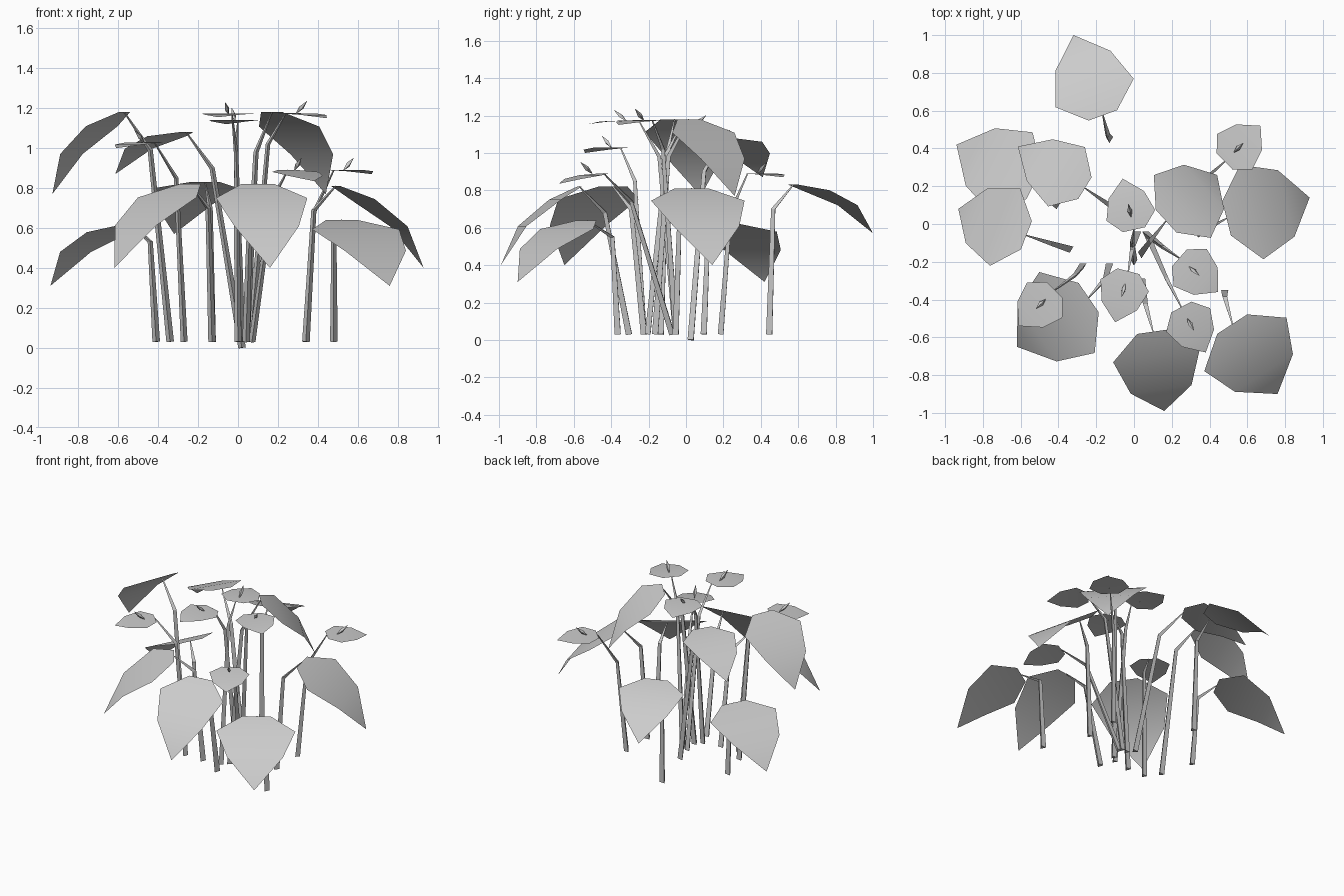
import bpy, math
from mathutils import Vector

if "Cube" in bpy.data.objects:
    bpy.data.objects.remove(bpy.data.objects["Cube"])

UP = Vector((0, 0, 1))
# leaf cross rows: distance along, drop, half width
LEAF = [(0, 0, .08), (.125, -.03, .22), (.305, -.11, .155), (.448, -.26, 0)]
SPATHE = [(0, 0, .1), (.125, .005, .22), (.305, .0, .16), (.448, -.02, 0)]


def mesh_object(name, verts, faces, smooth=False):
    me = bpy.data.meshes.new(name)
    me.from_pydata([tuple(v) for v in verts], [], faces)
    me.update()
    if smooth:
        me.polygons.foreach_set("use_smooth", [True] * len(faces))
    ob = bpy.data.objects.new(name, me)
    bpy.context.collection.objects.link(ob)
    return ob


def blade(name, base, tip, rows, width):
    """Bent sheet running from base to tip, turned within its vertical plane."""
    base, tip = Vector(base), Vector(tip)
    d = tip - base
    out = Vector((d.x, d.y, 0))
    run = out.length
    out.normalize()
    side = UP.cross(out)
    cu, cw, _ = rows[-1]
    s = d.length / math.hypot(cu, cw)
    a = math.atan2(d.z, run) - math.atan2(cw, cu)
    verts = []
    for u, w, h in rows:
        c = base + s * (out * (u * math.cos(a) - w * math.sin(a))
                        + UP * (u * math.sin(a) + w * math.cos(a)))
        verts += [c - side * h * width, c + side * h * width] if h else [c]
    mesh_object(name, verts, [(0, 2, 3, 1), (2, 4, 5, 3), (4, 6, 5)], True)
    return out


def tube(name, pts, radii, n):
    """Tapered n-sided stalk through the points."""
    verts, faces = [], []
    pts = [Vector(p) for p in pts]
    for i, (p, r) in enumerate(zip(pts, radii)):
        t = (pts[min(i + 1, len(pts) - 1)] - pts[max(i - 1, 0)]).normalized()
        x = Vector((0, 1, 0)).cross(t).normalized()
        y = t.cross(x)
        for k in range(n):
            b = 2 * math.pi * k / n + .5
            verts.append(p + r * (x * math.cos(b) + y * math.sin(b)))
    for i in range(len(pts) - 1):
        for k in range(n):
            j = (k + 1) % n
            faces.append((i * n + k, i * n + j, i * n + n + j, i * n + n + k))
    faces.append(tuple(reversed(range(n))))
    mesh_object(name, verts, faces)


# big leaves: stem foot, stem bend, leaf base, leaf tip, width factor
leaves = [
    ((-.13, .45, .03), (-.14, .47, .70), (-.165, .575, .83), (-.32, 1.0, .57), 1.0),
    ((-.41, .10, .03), (-.44, .12, .53), (-.53, .21, .62), (-.94, .42, .31), 1.1),
    ((.02, .03, 0), (-.13, .10, .90), (-.26, .19, 1.08), (-.615, .41, .87), .84),
    ((-.34, -.13, .03), (-.44, -.10, .99), (-.57, -.06, 1.18), (-.93, .08, .77), 1.0),
    ((.04, -.16, .03), (.09, -.09, .98), (.17, .015, 1.18), (.44, .26, .77), 1.02),
    ((.34, -.05, .03), (.38, -.03, .69), (.49, .03, .81), (.93, .14, .40), 1.17),
    ((.48, -.36, .03), (.48, -.39, .55), (.52, -.53, .64), (.76, -.90, .31), 1.18),
    ((.04, -.30, .03), (.06, -.43, .68), (.10, -.57, .82), (.16, -.99, .40), 1.05),
    ((-.13, -.22, .03), (-.15, -.29, .70), (-.24, -.39, .82), (-.62, -.65, .40), 1.18),
]
for i, (foot, bend, base, tip, w) in enumerate(leaves, 1):
    blade(f"leaf_{i}", base, tip, LEAF, w)
    tube(f"leaf_stem_{i}", (foot, bend, base), (.022, .015, .004), 3)

# flowers: stem foot, stem bend, flower base, flower tip
flowers = [
    ((0, -.20, .03), (-.01, -.10, 1.0), (.0, -.03, 1.14), (-.06, .24, 1.12)),
    ((.02, -.05, .03), (-.01, -.14, .98), (-.03, -.25, 1.17), (-.10, -.52, 1.155)),
    ((.06, -.05, .03), (.15, -.12, 1.02), (.24, -.18, 1.175), (.445, -.36, 1.15)),
    ((.07, -.07, .03), (.17, -.29, .74), (.25, -.44, .89), (.38, -.68, .835)),
    ((-.27, -.22, .03), (-.31, -.27, .85), (-.42, -.35, 1.03), (-.61, -.54, 1.0)),
    ((.34, .19, .03), (.38, .24, .68), (.48, .33, .89), (.67, .52, .87)),
]
for i, (foot, bend, base, tip) in enumerate(flowers, 1):
    out = blade(f"flower_spathe_{i}", base, tip, SPATHE, .6)
    tube(f"flower_stem_{i}", (foot, bend, base), (.02, .013, .004), 3)
    # small pointed spike rising from the flower
    b = Vector(base) + out * .07
    top = b + out * .07 + UP * .06
    tube(f"flower_spike_{i}", (b, b.lerp(top, .45), top), (.002, .013, .001), 4)
